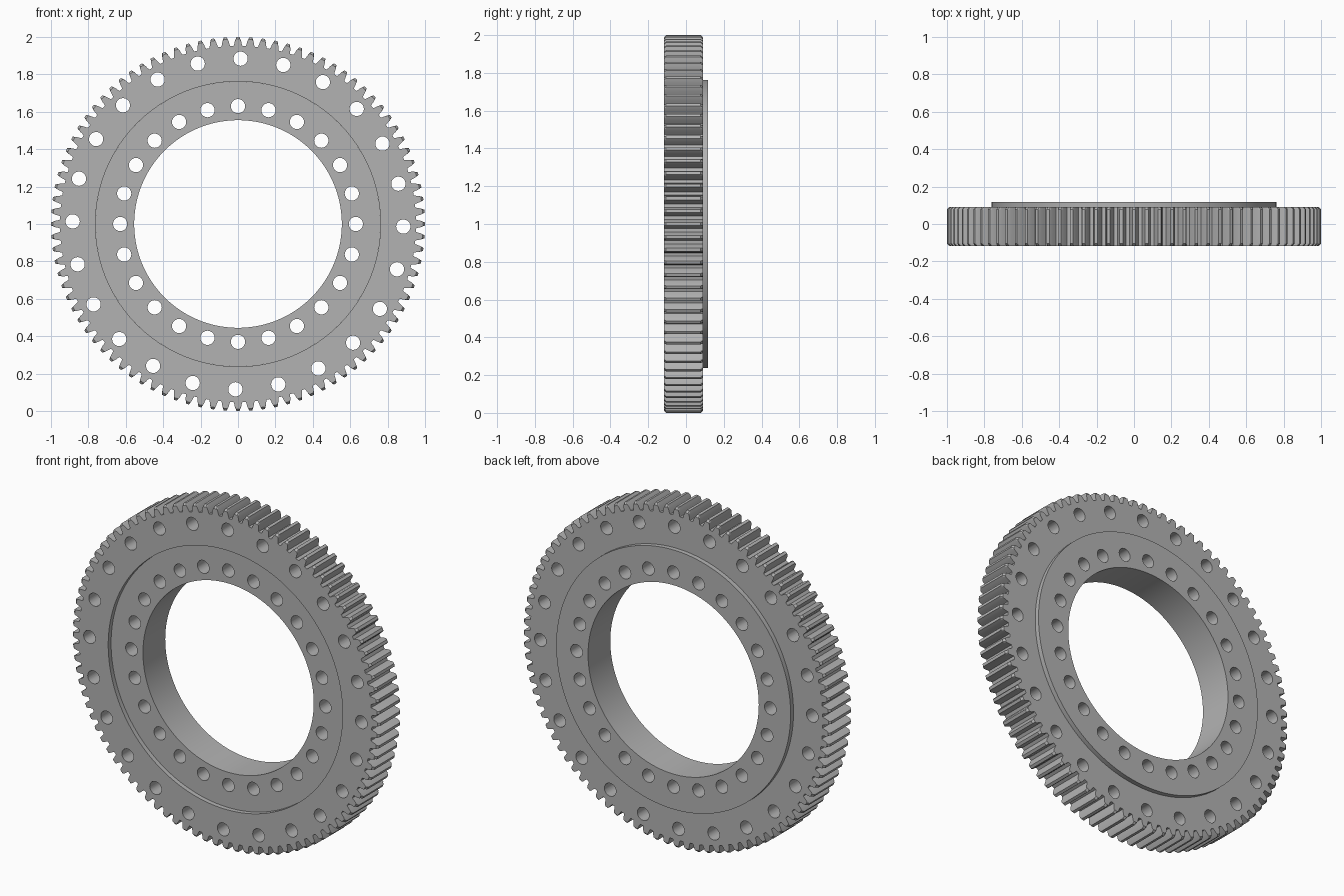
import bpy, bmesh
from math import sin, cos, pi, radians

cube = bpy.data.objects.get("Cube")
if cube:
    bpy.data.objects.remove(cube, do_unlink=True)

CENTRE_Z = 1.0
TEETH = 92
SEAM_R = 0.762

steel = bpy.data.materials.new("light grey steel")
steel.use_nodes = True
colour = (0.45, 0.45, 0.45, 1)
steel.diffuse_color = colour
steel.node_tree.nodes["Principled BSDF"].inputs["Base Color"].default_value = colour


def circle(radius, count):
    return [(radius, 2 * pi * i / count) for i in range(count)]


def gear_outline(tip_limit):
    """Polar outline of all teeth, with tips cut down to tip_limit."""
    flank = [(0.952, 0.36), (0.962, 0.31), (0.978, 0.25), (0.99, 0.18), (1.0, 0.12)]
    tooth = [(r, -a) for r, a in flank] + [(r, a) for r, a in reversed(flank)]
    pitch = 2 * pi / TEETH
    return [(min(r, tip_limit), pi / 2 - (i + a) * pitch)
            for i in range(TEETH) for r, a in tooth]


def add_loop(bm, outline, y):
    return [bm.verts.new((r * cos(a), y, CENTRE_Z + r * sin(a))) for r, a in outline]


def bridge(bm, first, second):
    n = len(first)
    for i in range(n):
        j = (i + 1) % n
        bm.faces.new((first[i], first[j], second[j], second[i]))


def make_object(name, bm):
    bmesh.ops.recalc_face_normals(bm, faces=bm.faces)
    mesh = bpy.data.meshes.new(name)
    bm.to_mesh(mesh)
    bm.free()
    mesh.materials.append(steel)
    obj = bpy.data.objects.new(name, mesh)
    bpy.context.collection.objects.link(obj)
    return obj


def make_ring(name, outer_sections, inner_radius):
    """Ring from (outline, y) sections running front to back, with a round bore."""
    bm = bmesh.new()
    outer = [add_loop(bm, outline, y) for outline, y in outer_sections]
    for a, b in zip(outer, outer[1:]):
        bridge(bm, a, b)
    count = len(outer[0])
    bore = circle(inner_radius, count)
    start = outer_sections[0][0][0][1]
    bore = [(r, start - a) for r, a in bore] if start > 1 else bore
    front = add_loop(bm, bore, outer_sections[0][1])
    back = add_loop(bm, bore, outer_sections[-1][1])
    bridge(bm, front, back)
    bridge(bm, outer[0], front)
    bridge(bm, outer[-1], back)
    return make_object(name, bm)


def drill(obj, radius, offset, hole_radius=0.038, count=24):
    """Cut a circle of through holes along y."""
    bm = bmesh.new()
    for i in range(count):
        angle = pi / 2 - offset - 2 * pi * i / count
        x, z = radius * cos(angle), CENTRE_Z + radius * sin(angle)
        ends = [[bm.verts.new((x + r * cos(a), y, z + r * sin(a)))
                 for r, a in circle(hole_radius, 32)] for y in (-0.3, 0.3)]
        bridge(bm, *ends)
        for end in ends:
            bm.faces.new(end)
    cutter = make_object("hole_cutter", bm)
    cutter.hide_render = True
    mod = obj.modifiers.new("bolt holes", 'BOOLEAN')
    mod.operation = 'DIFFERENCE'
    mod.solver = 'EXACT'
    mod.object = cutter
    bpy.ops.object.select_all(action='DESELECT')
    bpy.context.view_layer.objects.active = obj
    obj.select_set(True)
    bpy.ops.object.modifier_apply(modifier=mod.name)
    bpy.data.objects.remove(cutter, do_unlink=True)
    bpy.ops.object.shade_smooth_by_angle(angle=radians(20))


# Toothed outer ring with chamfered tooth ends
full, trimmed = gear_outline(1.0), gear_outline(0.988)
outer_ring = make_ring("outer_gear_ring", [
    (trimmed, -0.117), (full, -0.105), (full, 0.078), (trimmed, 0.09)], SEAM_R)
drill(outer_ring, 0.884, radians(0.9))

# Plain inner ring, set back at the front and proud at the back
rim = circle(SEAM_R, 192)
inner_ring = make_ring("inner_ring", [(rim, -0.09), (rim, 0.117)], 0.555)
drill(inner_ring, 0.63, 0)
